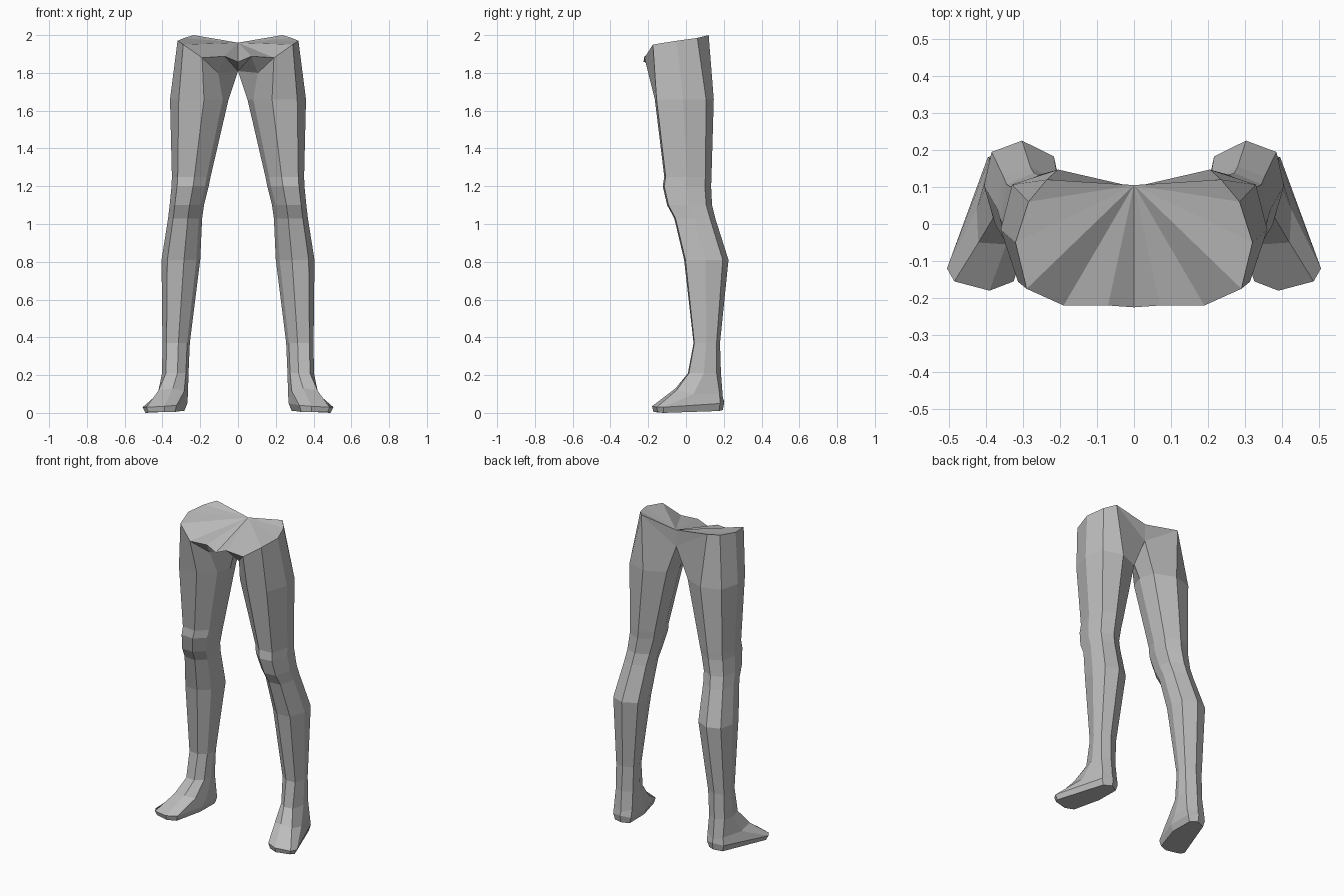
import bpy, bmesh

if "Cube" in bpy.data.objects:
    bpy.data.objects.remove(bpy.data.objects["Cube"])

skin = bpy.data.materials.new("plain_grey")
skin.diffuse_color = (0.5, 0.5, 0.5, 1)
skin.use_nodes = True
skin.node_tree.nodes["Principled BSDF"].inputs["Base Color"].default_value = skin.diffuse_color

# eight-sided leg section: u runs inner to outer, v runs front to back
SECTION = [(.85, .03), (.42, 0), (.1, .22), (0, .5),
           (.08, .82), (.5, 1), (.9, .87), (1, .48)]

# z, inner x, outer x, front y, back y
LEG = [
    (1.66, .05, .36, -.165, .147),    # thigh
    (1.25, .145, .35, -.115, .135),   # above knee
    (1.20, .155, .352, -.123, .133),  # kneecap
    (1.10, .18, .362, -.10, .138),
    (1.03, .19, .37, -.062, .155),    # below knee
    (.81, .20, .405, -.01, .225),     # calf
    (.37, .255, .40, .04, .18),       # ankle
    (.21, .262, .402, .01, .185),
]

# foot rings in the same order as the section
INSTEP = [(.42, -.05, .12), (.345, -.055, .13), (.285, -.03, .115), (.265, .06, .1),
          (.27, .165, .1), (.33, .195, .08), (.39, .178, .1), (.425, .04, .1)]
TOES = [(.485, -.155, .03), (.39, -.18, .035), (.325, -.155, .04), (.268, .02, .05),
        (.272, .175, .05), (.33, .203, .06), (.395, .18, .05), (.505, -.12, .03)]
SOLE = [(.475, -.15, .005), (.39, -.172, .005), (.335, -.15, .005), (.285, .02, .012),
        (.285, .17, .01), (.33, .195, .015), (.385, .175, .01), (.49, -.12, 0)]

bm = bmesh.new()


def ring(points):
    return [bm.verts.new(p) for p in points]


def bridge(a, b):
    for i in range(len(a)):
        j = (i + 1) % len(a)
        bm.faces.new((a[i], a[j], b[j], b[i]))


# hip ring: the outer side meets the waist rim, the inner side meets the crotch
hip = ring([(.29, -.175, 1.95), (.19, -.22, 1.88), (.105, -.14, 1.80), (0, -.03, 1.81),
            (0, .10, 1.85), (.235, .12, 2.0), (.285, .06, 1.985), (.32, -.05, 1.97)])
rings = [hip]
for z, xi, xo, yf, yb in LEG:
    rings.append(ring([(xi + u * (xo - xi), yf + v * (yb - yf), z) for u, v in SECTION]))
rings += [ring(INSTEP), ring(TOES), ring(SOLE)]
for a, b in zip(rings, rings[1:]):
    bridge(a, b)
bm.faces.new(rings[-1])

# waist cap, fanned out from the middle of the back rim
front_outer, front, groin, crotch, crotch_back, back, back_outer, outer = hip
spine, ridge, belly = ring([(0, .105, 1.96), (.07, -.22, 1.888), (0, -.225, 1.858)])
rim = [back, back_outer, outer, front_outer, front, ridge, belly]
for a, b in zip(rim, rim[1:]):
    bm.faces.new((spine, a, b))

# groin and rear panels closing the pelvis
for tri in ((front, groin, ridge), (ridge, groin, crotch),
            (ridge, crotch, belly), (crotch_back, spine, back)):
    bm.faces.new(tri)

# mirror to the other side and weld the middle
bmesh.ops.mirror(bm, geom=bm.verts[:] + bm.edges[:] + bm.faces[:],
                 axis='X', merge_dist=.001)
bmesh.ops.remove_doubles(bm, verts=bm.verts[:], dist=.0005)
bmesh.ops.recalc_face_normals(bm, faces=bm.faces[:])

mesh = bpy.data.meshes.new("hips_and_legs")
bm.to_mesh(mesh)
bm.free()
mesh.materials.append(skin)
body = bpy.data.objects.new("hips_and_legs", mesh)
bpy.context.collection.objects.link(body)
